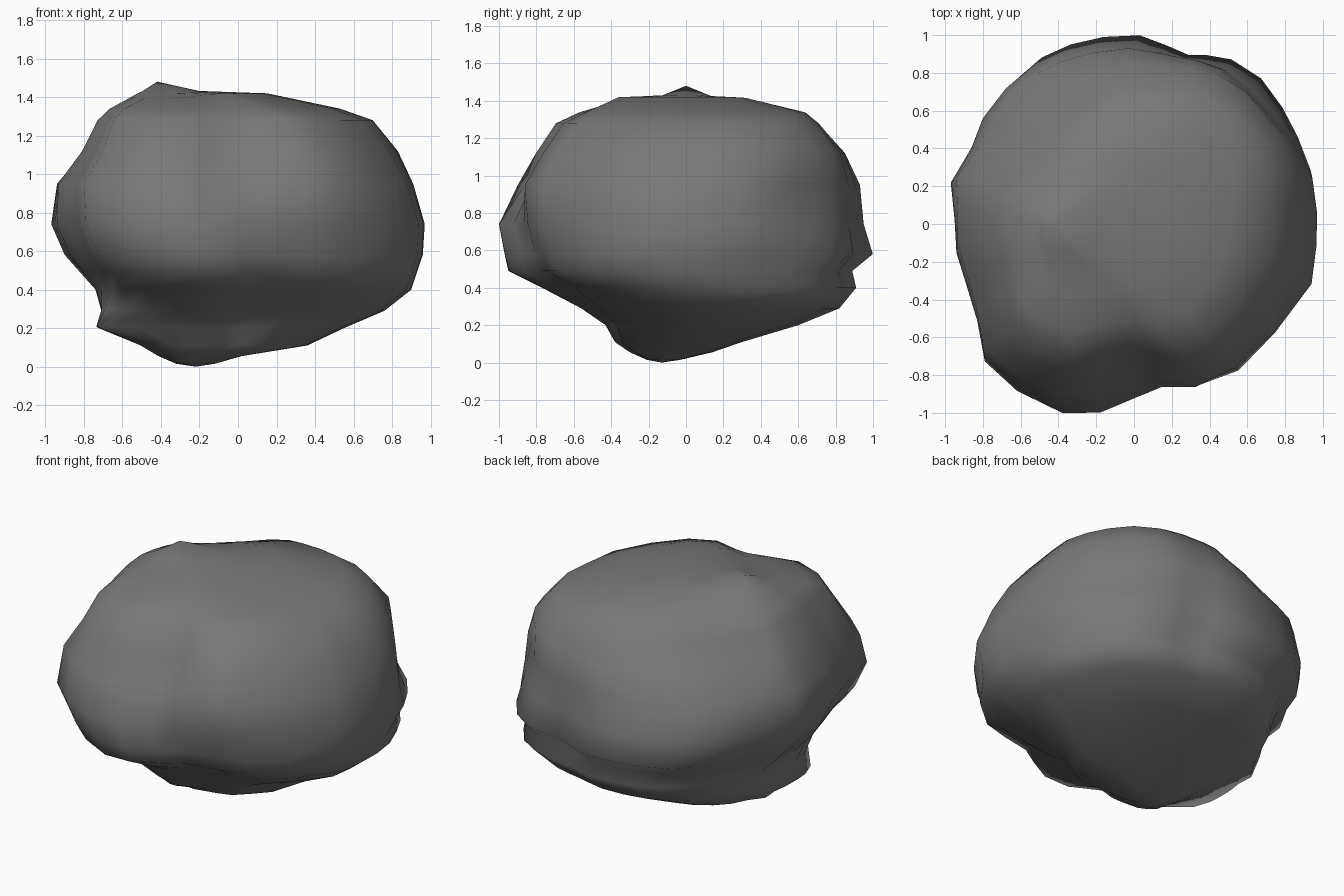
import bpy, bmesh, math
from mathutils import Vector

if "Cube" in bpy.data.objects:
    bpy.data.objects.remove(bpy.data.objects["Cube"])

# Plan outline of the boulder seen from above, counter-clockwise
OUTLINE = [(.97, .08), (.945, .27), (.87, .45), (.78, .6), (.66, .75), (.5, .86),
           (.36, .91), (.27, .93), (.15, .965), (0, 1), (-.2, .99), (-.38, .95),
           (-.54, .88), (-.68, .76), (-.8, .6), (-.86, .44), (-.97, .25), (-.95, .05),
           (-.94, -.13), (-.88, -.33), (-.83, -.5), (-.79, -.72), (-.62, -.88),
           (-.38, -1), (-.18, -1), (0, -.93), (.15, -.885), (.37, -.89),
           (.56, -.81), (.75, -.57), (.94, -.3), (.965, -.1)]
# Fuller front right side used by the upper layers: outline index -> point
UPPER = {24: (-.18, -.98), 25: (0, -.95), 26: (.15, -.95), 27: (.37, -.98),
         28: (.58, -.87), 29: (.78, -.62)}

# Layers: height, left, right, front, back, corner fullness
LAYERS = [(.015, -.32, -.12, -.21, -.03, 0),
          (.055, -.41, .02, -.30, .14, 0),
          (.11, -.50, .36, -.38, .30, 0),
          (.20, -.72, .55, -.43, .60, 0),
          (.29, -.71, .76, -.56, .82, 0),
          (.40, -.74, .90, -.77, .91, 0),
          (.49, -.82, .93, -.95, .89, 0),
          (.58, -.90, .96, -.97, 1.0, 0),
          (.74, -.97, .97, -1.0, .95, 0),
          (.95, -.94, .91, -.90, .93, .3),
          (1.12, -.81, .83, -.81, .85, .8),
          (1.28, -.73, .70, -.70, .71, 1),
          (1.34, -.67, .53, -.57, .64, 1),
          (1.42, -.53, .15, -.38, .34, 1),
          (1.435, -.50, -.20, -.15, .15, 1)]

# Bumps and dents: centre, radius, push
SCULPT = [((-.68, -.22, .21), .20, (-.12, 0, .01)),    # foot at lower left
          ((.66, .66, .88), .20, (-.04, -.04, 0)),     # groove at back right
          ((.27, .93, .60), .13, (0, -.04, 0)),        # notch at back
          ((.60, .65, .48), .25, (.02, .03, 0)),       # ledge at back right
          ((.40, -.80, .48), .30, (-.02, .11, 0)),     # undercut at front right
          ((-.05, -.78, 1.12), .20, (0, .06, -.01)),   # notch at front
          ((-.45, .45, 1.38), .30, (.02, -.02, -.05)),  # slope at back left
          ((-.38, -.30, 1.40), .16, (.01, .01, -.04))]  # hollow on top


def sculpt(co):
    p = Vector(co)
    for centre, radius, push in SCULPT:
        d = (Vector(co) - Vector(centre)).length / radius
        p += Vector(push) * math.exp(-d * d)
    return p


def fit(values, lo, hi):
    a, b = min(values), max(values)
    return [lo + (v - a) / (b - a) * (hi - lo) for v in values]


def layer_points(z, l, r, f, b, full):
    pts = []
    for i, (x, y) in enumerate(OUTLINE):
        if z > .9:
            x, y = UPPER.get(i, (x, y))
        s = 2 * x * y / (x * x + y * y)          # +-1 on the diagonals
        if s > 0:
            k = .12 if x > 0 else .06
        else:
            k = .13 if x < 0 else 0              # thinner back left corner
        g = 1 + full * k * s
        pts.append((x * g, y * g))
    xs = fit([p[0] for p in pts], l, r)
    ys = fit([p[1] for p in pts], f, b)
    return [sculpt((x, y, z)) for x, y in zip(xs, ys)]


# Boulder skin
bm = bmesh.new()
rings = [[bm.verts.new(p) for p in layer_points(*layer)] for layer in LAYERS]
base = bm.verts.new((-.22, -.13, 0))
peak = bm.verts.new((-.42, 0, 1.48))
n = len(OUTLINE)
for i in range(n):
    j = (i + 1) % n
    for lo, hi in zip(rings, rings[1:]):
        bm.faces.new((lo[i], lo[j], hi[j], hi[i]))
    bm.faces.new((base, rings[0][j], rings[0][i]))
    bm.faces.new((peak, rings[-1][i], rings[-1][j]))
bmesh.ops.recalc_face_normals(bm, faces=bm.faces)
for face in bm.faces:
    face.smooth = True

mesh = bpy.data.meshes.new("boulder")
bm.to_mesh(mesh)
bm.free()
stone = bpy.data.materials.new("stone grey")
stone.diffuse_color = (.19, .19, .19, 1)
stone.use_nodes = True
stone.node_tree.nodes["Principled BSDF"].inputs["Base Color"].default_value = stone.diffuse_color
mesh.materials.append(stone)
bpy.context.collection.objects.link(bpy.data.objects.new("boulder", mesh))
